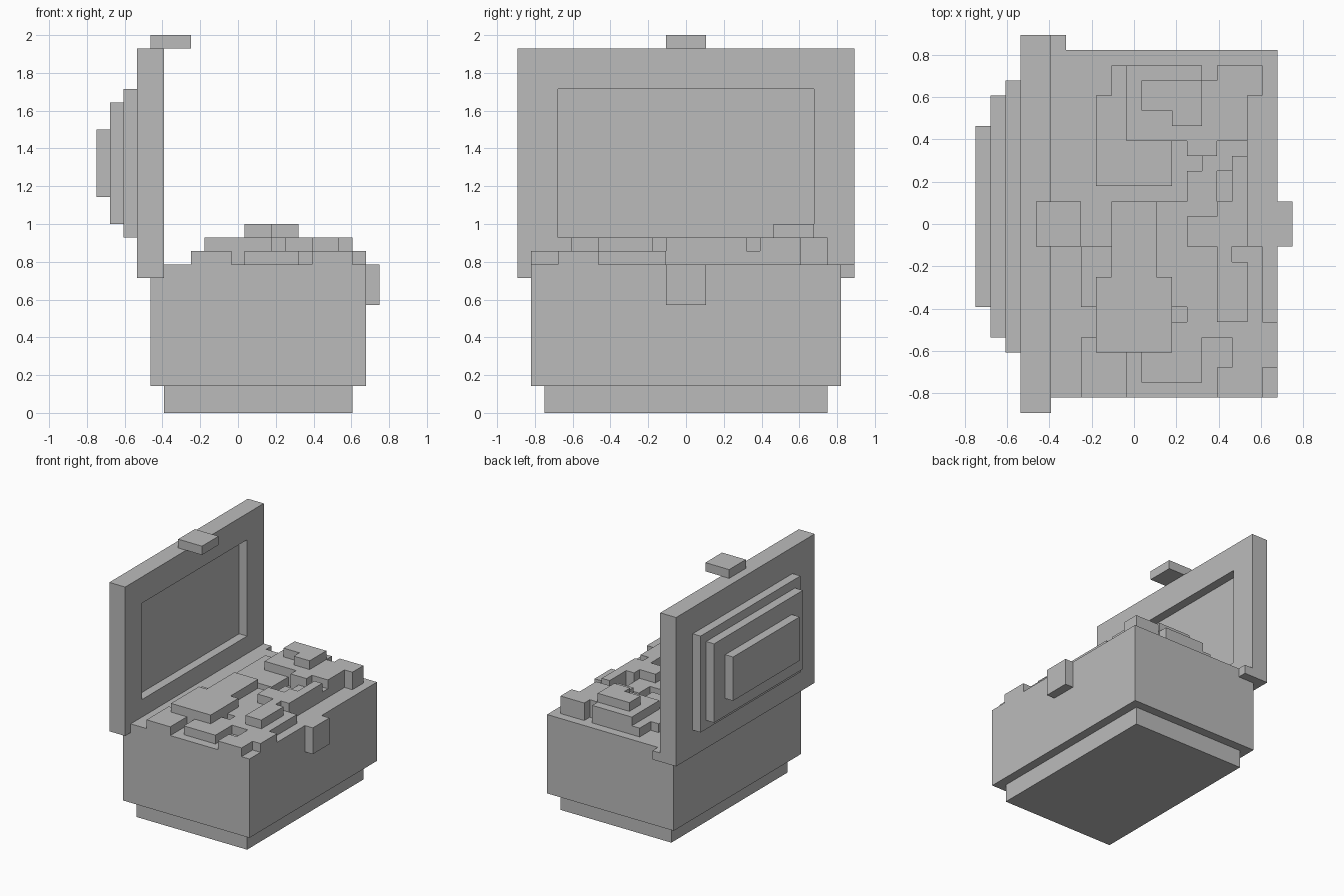
import bpy
import bmesh
from mathutils import Vector

if "Cube" in bpy.data.objects:
    bpy.data.objects.remove(bpy.data.objects["Cube"])

U = 1 / 14                                # size of one block
ORIGIN = Vector((-0.75, -12.5 * U, 0))    # corner of the block grid

stone = bpy.data.materials.new("plain_grey")
stone.use_nodes = True
stone.diffuse_color = (0.5, 0.5, 0.5, 1)
stone.node_tree.nodes["Principled BSDF"].inputs["Base Color"].default_value = (0.5, 0.5, 0.5, 1)


def finish(name, bm):
    """Turn a bmesh in grid units into a scaled, coloured object."""
    for v in bm.verts:
        v.co = ORIGIN + v.co * U
    bmesh.ops.recalc_face_normals(bm, faces=bm.faces)
    mesh = bpy.data.meshes.new(name)
    bm.to_mesh(mesh)
    bm.free()
    mesh.materials.append(stone)
    obj = bpy.data.objects.new(name, mesh)
    bpy.context.collection.objects.link(obj)
    return obj


def box_mesh(xs, ys, zs):
    bm = bmesh.new()
    bmesh.ops.create_cube(bm, size=1)
    for v in bm.verts:
        v.co = Vector([r[0] if c < 0 else r[1] for c, r in zip(v.co, (xs, ys, zs))])
    return bm


def box(name, xs, ys, zs):
    return finish(name, box_mesh(xs, ys, zs))


# Chest
box("chest_foot", (5, 19), (2, 23), (0, 2))
box("chest_body", (4, 20), (1, 24), (2, 11))
box("front_latch", (20, 21), (11, 14), (8, 11))
box("hinge_stub", (5, 6), (24, 25), (10, 11))

# Open lid with a recessed inner panel
bm = box_mesh((3, 5), (0, 25), (10, 27))
bm.normal_update()
inner = max(bm.faces, key=lambda f: f.calc_center_median().x)
bmesh.ops.inset_individual(bm, faces=[inner], thickness=3, use_even_offset=True)
walls = bmesh.ops.extrude_discrete_faces(bm, faces=[inner])["faces"]
for v in walls[0].verts:
    v.co.x -= 1
finish("lid", bm)

# Stepped dome of the lid
box("lid_step_low", (2, 3), (4, 22), (13, 24))
box("lid_step_mid", (1, 2), (5, 21), (14, 23))
box("lid_step_high", (0, 1), (7, 19), (16, 21))
box("lid_latch", (4, 7), (11, 14), (27, 28))

# Treasure pile: layers painted onto a grid, as (x0, x1, y0, y1)
heights = {}


def paint(height, *rects):
    for x0, x1, y0, y1 in rects:
        for x in range(x0, x1):
            for y in range(y0, y1):
                heights[x, y] = height


paint(1, (8, 13, 15, 21), (9, 13, 21, 23), (7, 9, 7, 11), (7, 10, 1, 5),
      (11, 15, 2, 6), (16, 19, 1, 3), (17, 20, 3, 6), (15, 17, 5, 6),
      (12, 18, 6, 14), (18, 19, 6, 11), (14, 17, 14, 16), (15, 18, 16, 18))
paint(2, (9, 12, 9, 14), (8, 13, 4, 9), (16, 18, 6, 14), (17, 18, 14, 17),
      (14, 16, 11, 13), (10, 15, 18, 23), (15, 18, 18, 22), (16, 19, 21, 23),
      (14, 16, 17, 18))
paint(3, (11, 15, 20, 22), (13, 15, 19, 20))
paint(1, (17, 18, 10, 11))
paint(0, (13, 14, 6, 7), (16, 17, 14, 16))

bm = bmesh.new()


def quad(*corners):
    bm.faces.new([bm.verts.new(c) for c in corners])


# Only the exposed tops and sides of the pile
for (x, y), h in heights.items():
    if not h:
        continue
    top = 11 + h
    quad((x, y, top), (x + 1, y, top), (x + 1, y + 1, top), (x, y + 1, top))
    for dx, dy in ((1, 0), (-1, 0), (0, 1), (0, -1)):
        low = heights.get((x + dx, y + dy), 0)
        for z in range(11 + low, top):
            mid = Vector((x + 0.5 + dx / 2, y + 0.5 + dy / 2, z))
            side = Vector((-dy, dx, 0)) / 2
            up = Vector((0, 0, 1))
            quad(mid - side, mid + side, mid + side + up, mid - side + up)
bmesh.ops.remove_doubles(bm, verts=bm.verts, dist=0.01)
bmesh.ops.recalc_face_normals(bm, faces=bm.faces)
bmesh.ops.dissolve_limit(bm, angle_limit=0.01, verts=bm.verts, edges=bm.edges)
finish("treasure_pile", bm)
